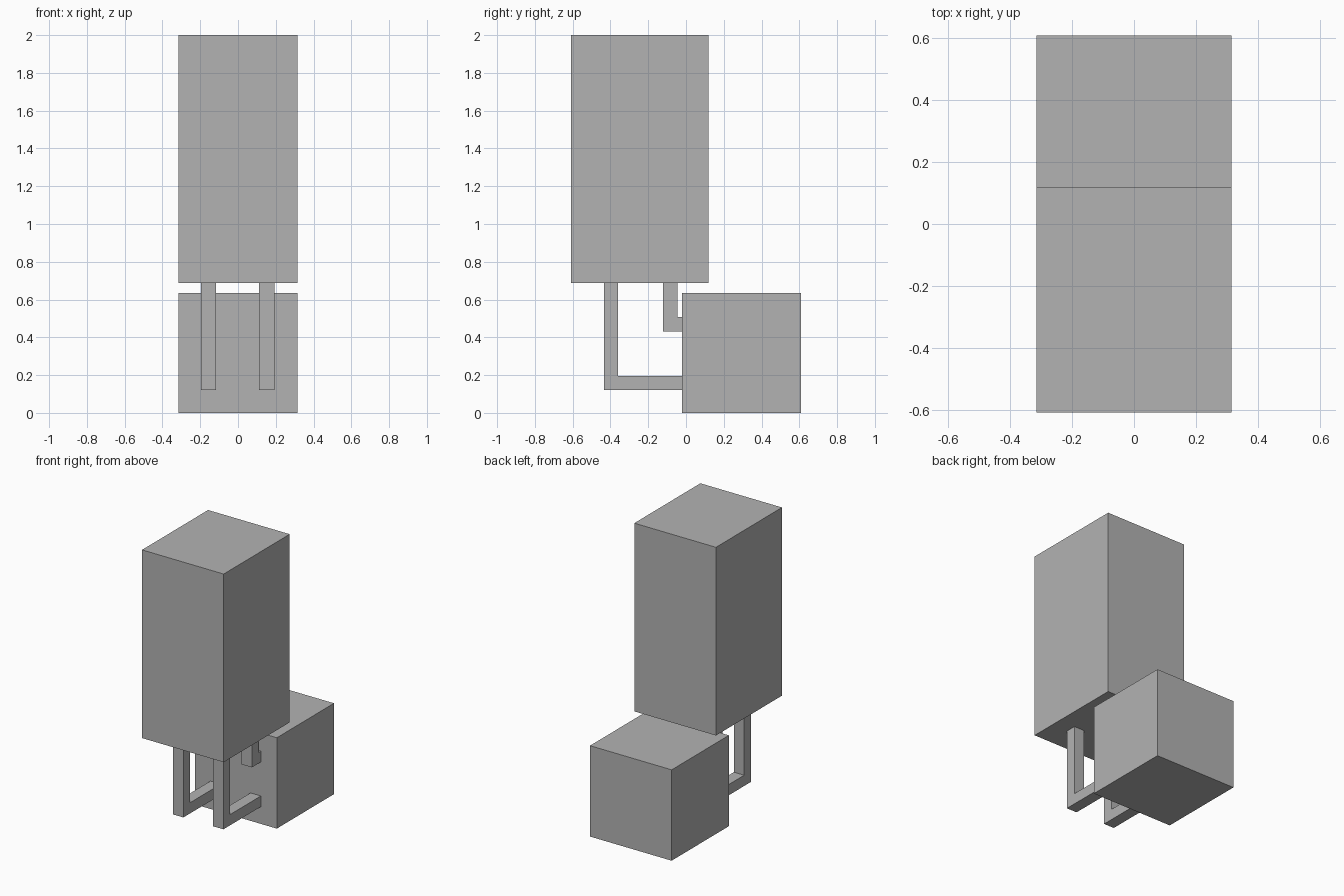
import bpy
import bmesh
from mathutils import Vector

default = bpy.data.objects.get("Cube")
if default:
    bpy.data.objects.remove(default, do_unlink=True)

# One plain grey for every part
grey = bpy.data.materials.new("plain_grey")
grey.use_nodes = True
colour = (0.45, 0.45, 0.45, 1.0)
grey.diffuse_color = colour
grey.node_tree.nodes["Principled BSDF"].inputs["Base Color"].default_value = colour


def extrude_profile(name, profile, x0, x1):
    """Extrude a (y, z) side profile across x from x0 to x1."""
    bm = bmesh.new()
    face = bm.faces.new([bm.verts.new((x0, y, z)) for y, z in profile])
    result = bmesh.ops.extrude_face_region(bm, geom=[face])
    verts = [g for g in result["geom"] if isinstance(g, bmesh.types.BMVert)]
    bmesh.ops.translate(bm, verts=verts, vec=Vector((x1 - x0, 0, 0)))
    bmesh.ops.recalc_face_normals(bm, faces=bm.faces)
    mesh = bpy.data.meshes.new(name)
    bm.to_mesh(mesh)
    bm.free()
    mesh.materials.append(grey)
    obj = bpy.data.objects.new(name, mesh)
    bpy.context.collection.objects.link(obj)
    return obj


def block(name, half_width, y0, y1, z0, z1):
    profile = [(y0, z0), (y1, z0), (y1, z1), (y0, z1)]
    return extrude_profile(name, profile, -half_width, half_width)


def bracket(name, x0, front, bottom):
    """L-shaped bar: hangs from the upper block, then runs back to the lower one."""
    back, top, bar, width = LOWER_FRONT, UPPER_BOTTOM, 0.075, 0.08
    profile = [(front, bottom), (back, bottom), (back, bottom + bar),
               (front + bar, bottom + bar), (front + bar, top), (front, top)]
    return extrude_profile(name, profile, x0, x0 + width)


HALF_WIDTH = 0.315
LOWER_FRONT = -0.022
UPPER_BOTTOM = 0.687

# Main blocks
block("upper_block", HALF_WIDTH, -0.608, 0.12, UPPER_BOTTOM, 2.0)
block("lower_block", HALF_WIDTH, LOWER_FRONT, 0.608, 0.0, 0.634)

# A long front bracket and a short rear bracket on each side
for side, x0 in (("right", -0.197), ("left", 0.112)):
    bracket(side + "_long_bracket", x0, -0.435, 0.12)
    bracket(side + "_short_bracket", x0, -0.121, 0.432)
